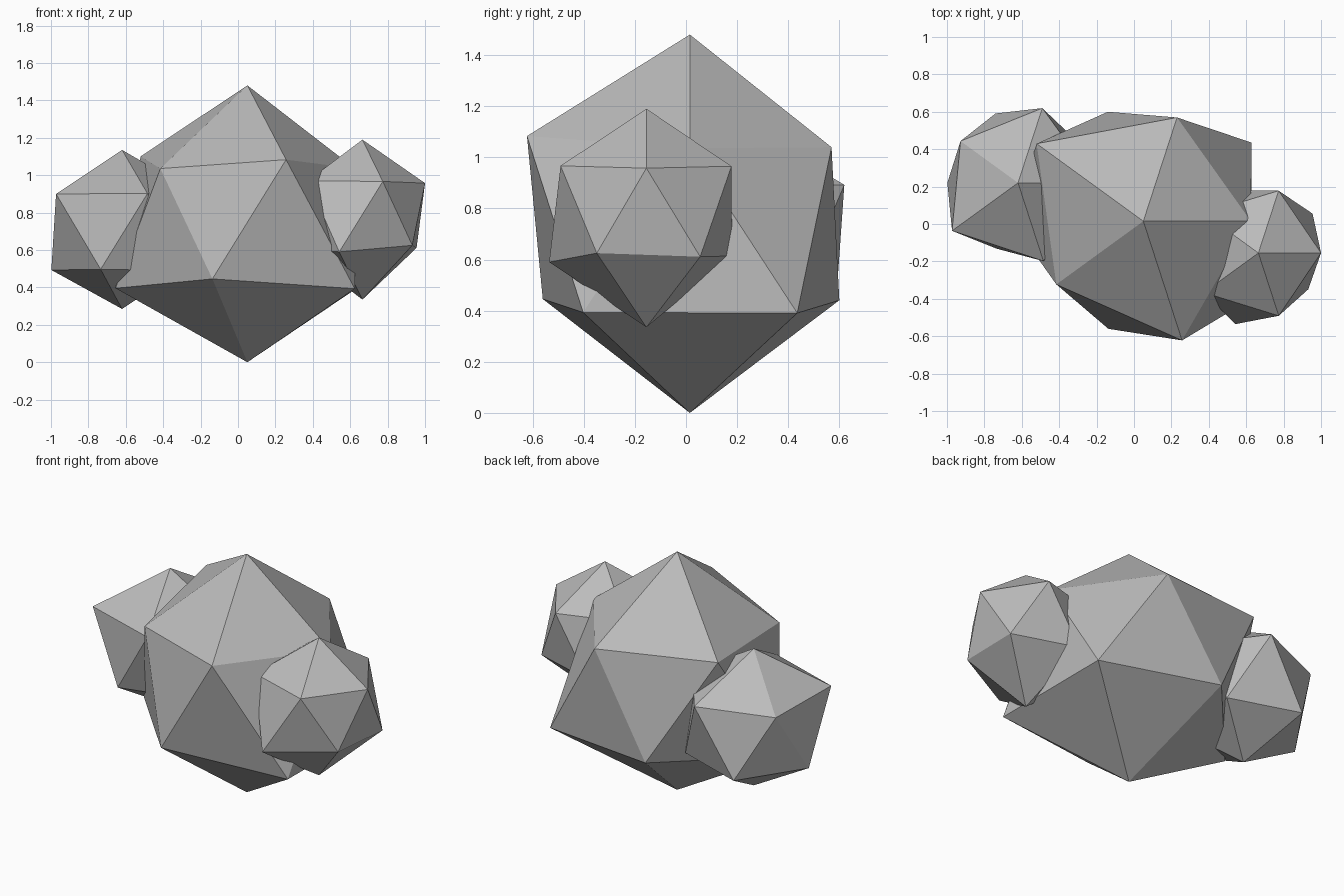
import bpy
import bmesh
from math import cos, sin, radians

cube = bpy.data.objects.get("Cube")
if cube:
    bpy.data.objects.remove(cube, do_unlink=True)

# Plain grey stone
stone = bpy.data.materials.new("grey stone")
stone.use_nodes = True
colour = (0.5, 0.5, 0.5, 1)
stone.diffuse_color = colour
bsdf = next(n for n in stone.node_tree.nodes if n.type == 'BSDF_PRINCIPLED')
bsdf.inputs["Base Color"].default_value = colour


def boulder(name, centre, top, upper, lower, bottom):
    """Uneven icosahedron: each corner is pushed in or out along its own ray.
    top and bottom are heights from the centre; upper and lower are the
    horizontal radii of the two rings of five corners."""
    cx, cy, cz = centre
    bm = bmesh.new()

    def ring(radii, start, side):
        corners = []
        for i, r in enumerate(radii):
            a = radians(start + 72 * i)
            corners.append(bm.verts.new(
                (cx + r * cos(a), cy + r * sin(a), cz + side * r / 2)))
        return corners

    peak = bm.verts.new((cx, cy, cz + top))
    base = bm.verts.new((cx, cy, cz - bottom))
    up = ring(upper, 0, 1)
    low = ring(lower, 36, -1)
    for i in range(5):
        j = (i + 1) % 5
        bm.faces.new((peak, up[i], up[j]))
        bm.faces.new((up[i], low[i], up[j]))
        bm.faces.new((low[i], low[j], up[j]))
        bm.faces.new((base, low[j], low[i]))
    bmesh.ops.recalc_face_normals(bm, faces=bm.faces)

    mesh = bpy.data.meshes.new(name)
    bm.to_mesh(mesh)
    bm.free()
    mesh.materials.append(stone)
    obj = bpy.data.objects.new(name, mesh)
    bpy.context.scene.collection.objects.link(obj)
    return obj


# Large middle rock with a smaller one sunk into each side
boulder("main_rock", (0.05, 0.015, 0.748), 0.732,
        (0.575, 0.583, 0.705, 0.575, 0.67),
        (0.715, 0.615, 0.705, 0.605, 0.71), 0.748)
boulder("left_rock", (0.665, -0.155, 0.79), 0.40,
        (0.335, 0.35, 0.36, 0.36, 0.353),
        (0.358, 0.352, 0.36, 0.40, 0.33), 0.455)
boulder("right_rock", (-0.62, 0.22, 0.682), 0.453,
        (0.42, 0.42, 0.38, 0.436, 0.44),
        (0.385, 0.39, 0.378, 0.37, 0.385), 0.397)
